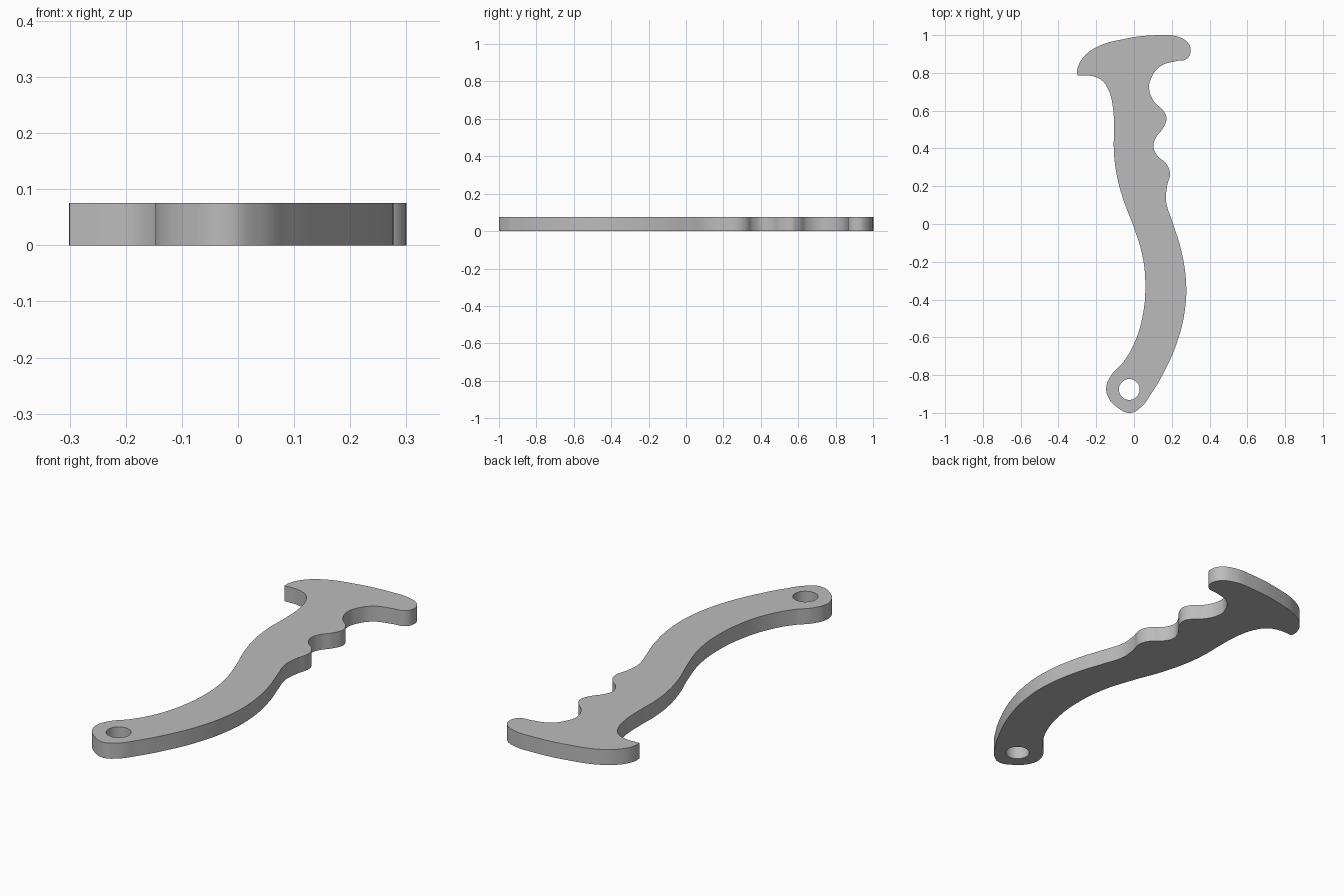
import bpy
import bmesh
import math

cube = bpy.data.objects.get("Cube")
if cube:
    bpy.data.objects.remove(cube)

THICKNESS = 0.075

# Outline sections, running clockwise from the sharp guard tip
guard = [(-.30, .785), (-.30, .82), (-.27, .88), (-.2, .935), (-.05, .98), (.13, 1),
         (.22, .995), (.28, .965), (.3, .92), (.28, .875), (.22, .862), (.14, .835), (.09, .77)]
finger_grooves = [(.08, .72), (.105, .65), (.155, .6), (.172, .56), (.155, .51), (.115, .455),
                  (.103, .41), (.125, .36), (.17, .32), (.19, .27), (.175, .2), (.17, .12)]
outer_sweep = [(.2, .02), (.245, -.12), (.275, -.3), (.27, -.45), (.23, -.62), (.15, -.8), (.09, -.9)]
ring_end = [(.04, -.967), (-.02, -1), (-.09, -.97), (-.135, -.92), (-.147, -.865), (-.12, -.8),
            (-.06, -.735)]
inner_sweep = [(0, -.635), (.045, -.49), (.06, -.33), (.045, -.17), (0, -.02), (-.06, .14),
               (-.095, .28), (-.107, .4), (-.106, .5), (-.112, .62), (-.135, .71), (-.17, .76),
               (-.22, .783)]
hole_centre, hole_radius = (-.025, -.876), .055


def add_loop(curve, points, resolution, corners=()):
    """Add a closed smooth spline, with sharp handles at the listed corners."""
    spline = curve.splines.new("BEZIER")
    spline.bezier_points.add(len(points) - 1)
    spline.use_cyclic_u = True
    spline.resolution_u = resolution
    for index, (point, (x, y)) in enumerate(zip(spline.bezier_points, points)):
        point.co = (x, y, 0)
        kind = "VECTOR" if index in corners else "AUTO"
        point.handle_left_type = point.handle_right_type = kind


# Flat plate with a round hanging hole
curve = bpy.data.curves.new("handle_plate", "CURVE")
curve.dimensions = "2D"
curve.fill_mode = "BOTH"
curve.extrude = THICKNESS / 2
outline = guard + finger_grooves + outer_sweep + ring_end + inner_sweep
add_loop(curve, outline, 8, corners=(0,))
sides = 16
hole = [(hole_centre[0] + hole_radius * math.cos(math.tau * i / sides),
         hole_centre[1] + hole_radius * math.sin(math.tau * i / sides)) for i in range(sides)]
add_loop(curve, hole, 4)

plate = bpy.data.objects.new("handle_plate", curve)
bpy.context.collection.objects.link(plate)
plate.location.z = THICKNESS / 2
bpy.ops.object.select_all(action="DESELECT")
plate.select_set(True)
bpy.context.view_layer.objects.active = plate
bpy.ops.object.convert(target="MESH")
plate = bpy.context.object

# Weld the caps to the walls
bm = bmesh.new()
bm.from_mesh(plate.data)
bmesh.ops.remove_doubles(bm, verts=bm.verts, dist=.0001)
bmesh.ops.recalc_face_normals(bm, faces=bm.faces)
bm.to_mesh(plate.data)
bm.free()
bpy.ops.object.shade_smooth_by_angle(angle=math.radians(35))

# Plain grey finish
grey = bpy.data.materials.new("plain_grey")
grey.use_nodes = True
colour = (.5, .5, .5, 1)
grey.diffuse_color = colour
grey.node_tree.nodes["Principled BSDF"].inputs["Base Color"].default_value = colour
plate.data.materials.clear()
plate.data.materials.append(grey)
